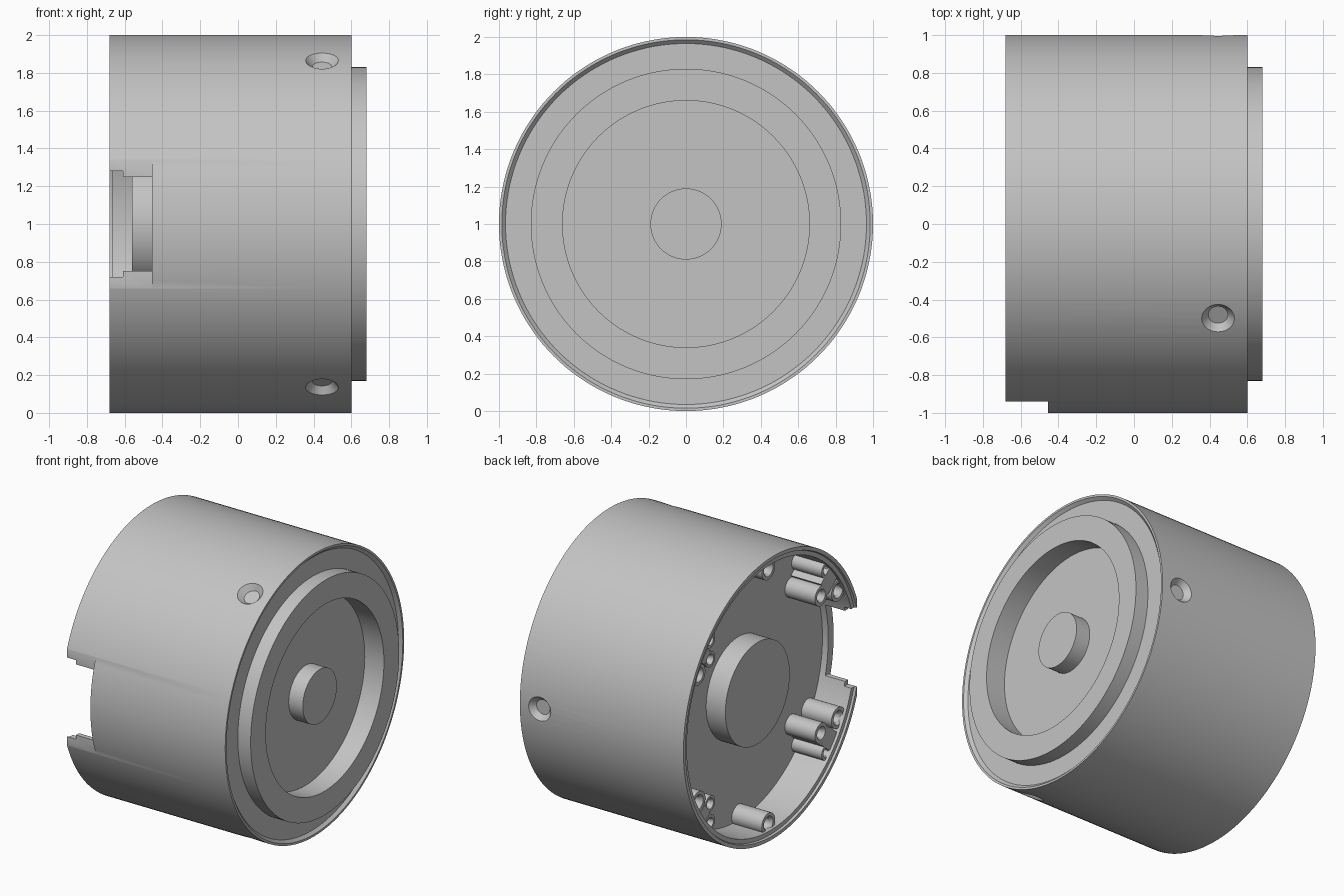
import bpy, bmesh, math
from mathutils import Vector, Matrix

cube = bpy.data.objects.get("Cube")
if cube:
    bpy.data.objects.remove(cube, do_unlink=True)

CENTRE = Vector((0, 0, 1))
GREY = (0.55, 0.55, 0.55, 1)
metal = bpy.data.materials.new("satin_grey")
metal.use_nodes = True
metal.diffuse_color = GREY
for node in metal.node_tree.nodes:
    if node.type == 'BSDF_PRINCIPLED':
        node.inputs["Base Color"].default_value = GREY


def finish(name, bm, matrix):
    bmesh.ops.recalc_face_normals(bm, faces=bm.faces)
    bm.transform(matrix)
    mesh = bpy.data.meshes.new(name)
    bm.to_mesh(mesh)
    bm.free()
    mesh.materials.append(metal)
    obj = bpy.data.objects.new(name, mesh)
    bpy.context.collection.objects.link(obj)
    return obj


def lathe(name, profile, steps, matrix, closed=False):
    """Spin (x, radius) points around the x axis."""
    bm = bmesh.new()
    verts = [bm.verts.new((x, 0, r)) for x, r in profile]
    edges = [bm.edges.new(pair) for pair in zip(verts, verts[1:])]
    if closed:
        edges.append(bm.edges.new((verts[-1], verts[0])))
    bmesh.ops.spin(bm, geom=verts + edges, cent=(0, 0, 0), axis=(1, 0, 0),
                   angle=math.tau, steps=steps, use_duplicate=False)
    bmesh.ops.remove_doubles(bm, verts=bm.verts, dist=1e-5)
    return finish(name, bm, matrix)


def block(name, low, high, matrix):
    bm = bmesh.new()
    bmesh.ops.create_cube(bm, size=1)
    low, high = Vector(low), Vector(high)
    for v in bm.verts:
        v.co = (low + high) / 2 + v.co * (high - low)
    return finish(name, bm, matrix)


def smooth(obj):
    bpy.ops.object.select_all(action='DESELECT')
    obj.select_set(True)
    bpy.context.view_layer.objects.active = obj
    bpy.ops.object.shade_smooth_by_angle(angle=math.radians(30))


def cut(obj, cutter):
    bpy.context.view_layer.objects.active = obj
    mod = obj.modifiers.new("cut", 'BOOLEAN')
    mod.operation = 'DIFFERENCE'
    mod.solver = 'EXACT'
    mod.object = cutter
    bpy.ops.object.modifier_apply(modifier=mod.name)
    bpy.data.objects.remove(cutter, do_unlink=True)


upright = Matrix.Translation(CENTRE)
FLOOR, TOP = -0.41, -0.645

# Housing: hub in the open end, thin wall, and recessed ring face with a small boss
housing = lathe("housing", [
    (-0.56, 0), (-0.56, 0.36), (FLOOR, 0.36), (FLOOR, 0.94), (-0.665, 0.94),
    (-0.665, 0.97), (-0.68, 0.975), (-0.68, 1), (0.6, 1), (0.6, 0.985),
    (0.58, 0.965), (0.58, 0.83), (0.68, 0.83), (0.68, 0.66), (0.53, 0.66),
    (0.53, 0.19), (0.64, 0.19), (0.64, 0)], 144, upright)

# Stepped notch through the front of the wall
for low, high in [((-0.8, -1.2, -0.5), (-0.455, -0.94, 0.5)),
                  ((-0.8, -1.2, -0.25), (-0.455, -0.7, 0.25)),
                  ((-0.8, -1.2, -0.28), (-0.61, -0.7, 0.28))]:
    cut(housing, block("notch_cutter", low, high, upright))

# Three countersunk screw recesses
for angle in (0, 120, 240):
    a = math.radians(angle)
    turn = Vector((0, math.cos(a), math.sin(a))).to_track_quat('X', 'Z').to_matrix().to_4x4()
    place = Matrix.Translation((0.445, 0, 1)) @ turn
    cut(housing, lathe("screw_cutter", [(0.96, 0), (0.96, 0.052), (1.0, 0.087),
                                        (1.05, 0.13), (1.05, 0)], 32, place))
smooth(housing)


# Screw posts inside the open end, each tied to the wall by a web
def post(name, y, z, radius, hole, web):
    spot = Matrix.Translation(CENTRE + Vector((0, y, z)))
    chamfer = hole * 1.35
    smooth(lathe(name, [(FLOOR + 0.01, radius), (TOP, radius), (TOP, chamfer),
                        (TOP + 0.02, hole), (TOP + 0.12, hole), (TOP + 0.12, 0),
                        (FLOOR + 0.01, 0)], 28, spot))
    reach = math.hypot(y, z)
    spin = Matrix.Rotation(math.atan2(z, y), 4, 'X')
    start = reach + chamfer + 0.005
    if start < 0.95:
        block(name + "_web", (TOP, start, -web), (FLOOR + 0.01, 0.955, web), upright @ spin)


for i in range(6):
    a = math.radians(30 + 60 * i)
    post("large_post", 0.9 * math.cos(a), 0.9 * math.sin(a), 0.075, 0.038, 0.09)
for side in (-1, 1):
    for y in (-0.65, 0.65):
        post("small_post", y, side * 0.645, 0.055, 0.026, 0.06)
    post("front_inner_post", -0.59, side * 0.485, 0.07, 0.034, 0.065)
    post("back_inner_post", 0.65, side * 0.51, 0.055, 0.028, 0.05)
